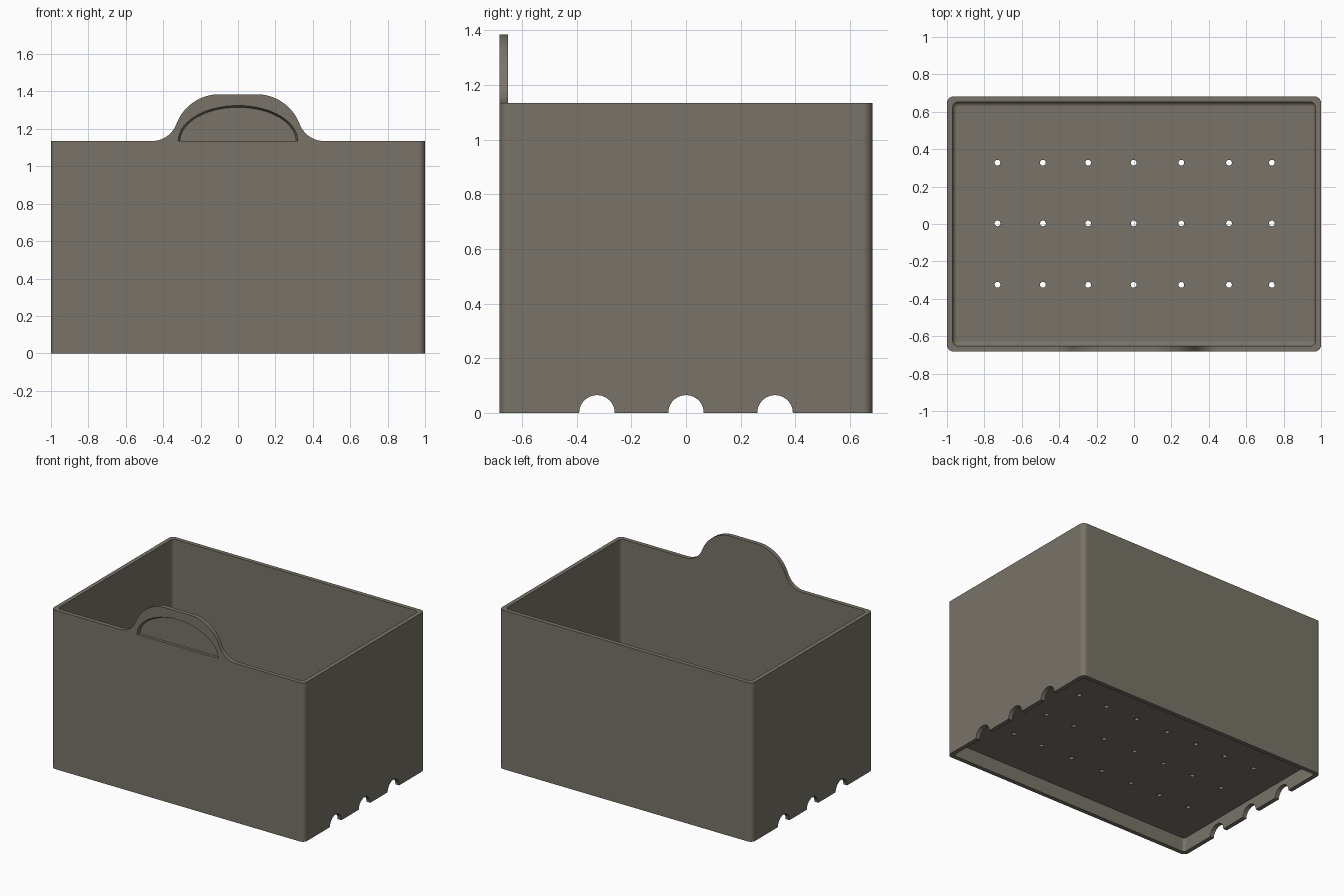
import bpy, bmesh, math
from mathutils import Matrix

if "Cube" in bpy.data.objects:
    bpy.data.objects.remove(bpy.data.objects["Cube"])

HX, HY, H = 1.0, 0.682, 1.135      # half width, half depth, wall height
WALL, FLOOR_LOW, FLOOR_TOP = 0.03, 0.10, 0.13

mat = bpy.data.materials.new("warm grey plastic")
mat.diffuse_color = (0.190, 0.174, 0.141, 1)
mat.use_nodes = True
mat.node_tree.nodes["Principled BSDF"].inputs["Base Color"].default_value = mat.diffuse_color


def make_object(name, bm):
    bmesh.ops.recalc_face_normals(bm, faces=bm.faces)
    mesh = bpy.data.meshes.new(name)
    bm.to_mesh(mesh)
    bm.free()
    mesh.materials.append(mat)
    ob = bpy.data.objects.new(name, mesh)
    bpy.context.collection.objects.link(ob)
    return ob


def loft(bm, rings):
    """Skin a list of equal-length point rings and cap both ends."""
    loops = [[bm.verts.new(p) for p in ring] for ring in rings]
    n = len(loops[0])
    for a, b in zip(loops, loops[1:]):
        for i in range(n):
            j = (i + 1) % n
            bm.faces.new((a[i], a[j], b[j], b[i]))
    bm.faces.new(loops[0])
    bm.faces.new(loops[-1])


def rounded_rect(inset, z, radius, steps=6):
    pts = []
    for k, (sx, sy) in enumerate(((1, 1), (-1, 1), (-1, -1), (1, -1))):
        cx, cy = sx * (HX - inset - radius), sy * (HY - inset - radius)
        for s in range(steps + 1):
            a = math.pi / 2 * (k + s / steps)
            pts.append((cx + radius * math.cos(a), cy + radius * math.sin(a), z))
    return pts


def arc(cx, cz, rx, rz, a0, a1, steps):
    return [(cx + rx * math.cos(math.radians(a0 + (a1 - a0) * i / steps)),
             cz + rz * math.sin(math.radians(a0 + (a1 - a0) * i / steps)))
            for i in range(steps + 1)]


def cut(ob, cutter):
    mod = ob.modifiers.new("cut", 'BOOLEAN')
    mod.operation, mod.solver, mod.object = 'DIFFERENCE', 'EXACT', cutter
    bpy.context.view_layer.objects.active = ob
    bpy.ops.object.modifier_apply(modifier=mod.name)
    bpy.data.objects.remove(cutter)


def smooth(ob):
    bpy.ops.object.select_all(action='DESELECT')
    ob.select_set(True)
    bpy.context.view_layer.objects.active = ob
    bpy.ops.object.shade_smooth_by_angle(angle=math.radians(32))
    mod = ob.modifiers.new("even normals", 'WEIGHTED_NORMAL')
    mod.keep_sharp = True


# Bin body: recessed underside, outer wall, rim, inner wall, floor fillet
bm = bmesh.new()
FIL = 0.025
rings = [rounded_rect(WALL, FLOOR_LOW, 0.02), rounded_rect(WALL, 0, 0.02),
         rounded_rect(0, 0, 0.035), rounded_rect(0, H, 0.035),
         rounded_rect(WALL, H, 0.03)]
for i in range(6):
    a = math.pi / 2 * i / 5
    rings.append(rounded_rect(WALL + FIL * (1 - math.cos(a)),
                              FLOOR_TOP + FIL * (1 - math.sin(a)),
                              0.03 - 0.02 * i / 5))
loft(bm, rings)
body = make_object("bin_body", bm)

# Drain holes through the floor
bm = bmesh.new()
for x in (-0.73, -0.487, -0.245, -0.002, 0.253, 0.508, 0.737):
    for y in (-0.325, 0.003, 0.328):
        bmesh.ops.create_cone(bm, cap_ends=True, segments=16, radius1=0.0155,
                              radius2=0.0155, depth=0.3,
                              matrix=Matrix.Translation((x, y, 0.12)))
cut(body, make_object("hole_cutter", bm))

# Half-round drainage notches in the foot of both end walls
bm = bmesh.new()
for y in (-0.326, 0, 0.326):
    bmesh.ops.create_cone(bm, cap_ends=True, segments=40, radius1=0.065,
                          radius2=0.065, depth=2.4,
                          matrix=Matrix.Translation((0, y, 0)) @
                          Matrix.Rotation(math.pi / 2, 4, 'Y'))
cut(body, make_object("notch_cutter", bm))
smooth(body)

# Handle tab on the front rim: flared foot, round shoulder, flat top
R, FLARE, TURN = 0.245, 0.139, 20.4
right = (arc(0.46, H + FLARE, FLARE, FLARE, 270, 180 + TURN, 10)
         + arc(0.10, 1.14, R, R, TURN, 90, 16)[1:])
outline = right + [(-x, z) for x, z in reversed(right)]
bm = bmesh.new()
loft(bm, [[(x, y, z) for x, z in outline] for y in (-HY, -HY + WALL)])
tab = make_object("handle_tab", bm)

# Half-oval finger recess in the front of the tab, with a tapered edge
bm = bmesh.new()
rings = []
for y, a, b in ((-HY - 0.01, 0.325, 0.195), (-HY, 0.32, 0.19),
                (-HY + 0.02, 0.31, 0.18)):
    pts = [(a, H - 0.05)] + arc(0, H, a, b, 0, 180, 40) + [(-a, H - 0.05)]
    rings.append([(x, y, z) for x, z in pts])
loft(bm, rings)
cut(tab, make_object("recess_cutter", bm))
smooth(tab)
